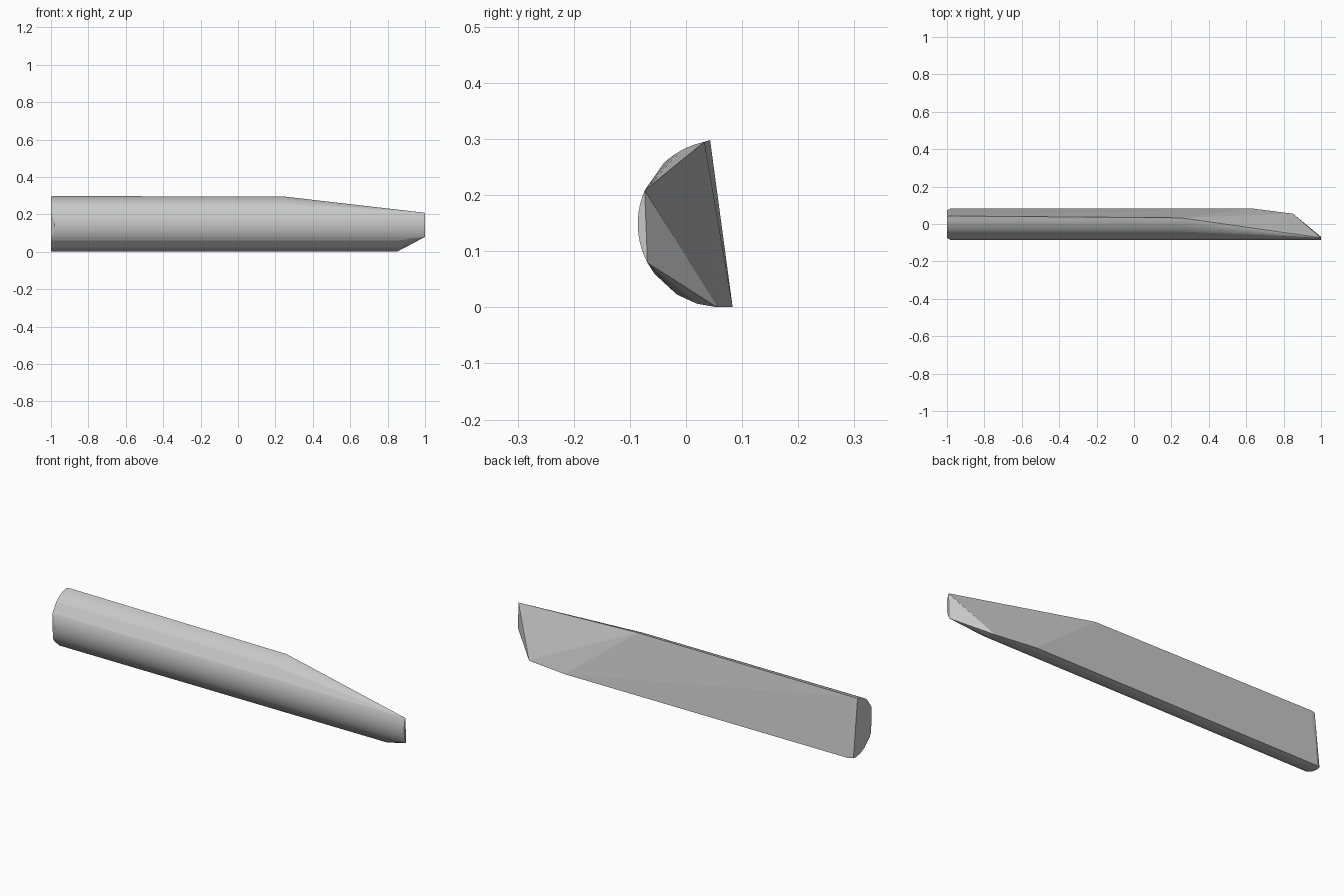
import bpy, bmesh, math

if "Cube" in bpy.data.objects:
    bpy.data.objects.remove(bpy.data.objects["Cube"])

# Half-round splinter: a circular arc profile with a sloping flat back,
# hulled between stations along x
CY, CZ, R = 0.063, 0.149, 0.149


def arc(x, degrees):
    """Points on the round front; 0 faces front, positive angles go up."""
    return [(x, CY - R * math.cos(math.radians(a)), CZ + R * math.sin(math.radians(a)))
            for a in degrees]


upper = [46, 51, 56, 61, 66, 71, 77]
middle = [-27.8 + 51.3 * i / 10 for i in range(11)]
lower = [-37, -58, -73, -87]

points = []
# blunt left end: middle of the round is chamfered back a little
points += arc(-1.0, upper + [middle[0], middle[-1]] + lower)
points += arc(-0.98, middle)
points += [(-1.0, 0.041, 0.296), (-0.98, 0.043, 0.298),
           (-1.0, 0.074, 0.003), (-0.98, 0.083, 0.001)]
# top edge stops early, bottom edge runs further
points += arc(0.25, upper) + [(0.25, 0.033, 0.295)]
points += [(0.63, 0.083, 0.001)]
points += arc(0.85, lower) + [(0.85, 0.055, 0.004)]
# narrow right tip
points += arc(1.0, middle)

bm = bmesh.new()
for p in points:
    bm.verts.new(p)
res = bmesh.ops.convex_hull(bm, input=bm.verts[:])
loose = [v for v in bm.verts if not v.link_faces]
bmesh.ops.delete(bm, geom=loose, context='VERTS')
bmesh.ops.recalc_face_normals(bm, faces=bm.faces[:])

mesh = bpy.data.meshes.new("splinter")
bm.to_mesh(mesh)
bm.free()
splinter = bpy.data.objects.new("splinter", mesh)
bpy.context.collection.objects.link(splinter)

grey = bpy.data.materials.new("light grey")
grey.diffuse_color = (0.58, 0.58, 0.58, 1)
grey.use_nodes = True
grey.node_tree.nodes["Principled BSDF"].inputs["Base Color"].default_value = grey.diffuse_color
mesh.materials.append(grey)
